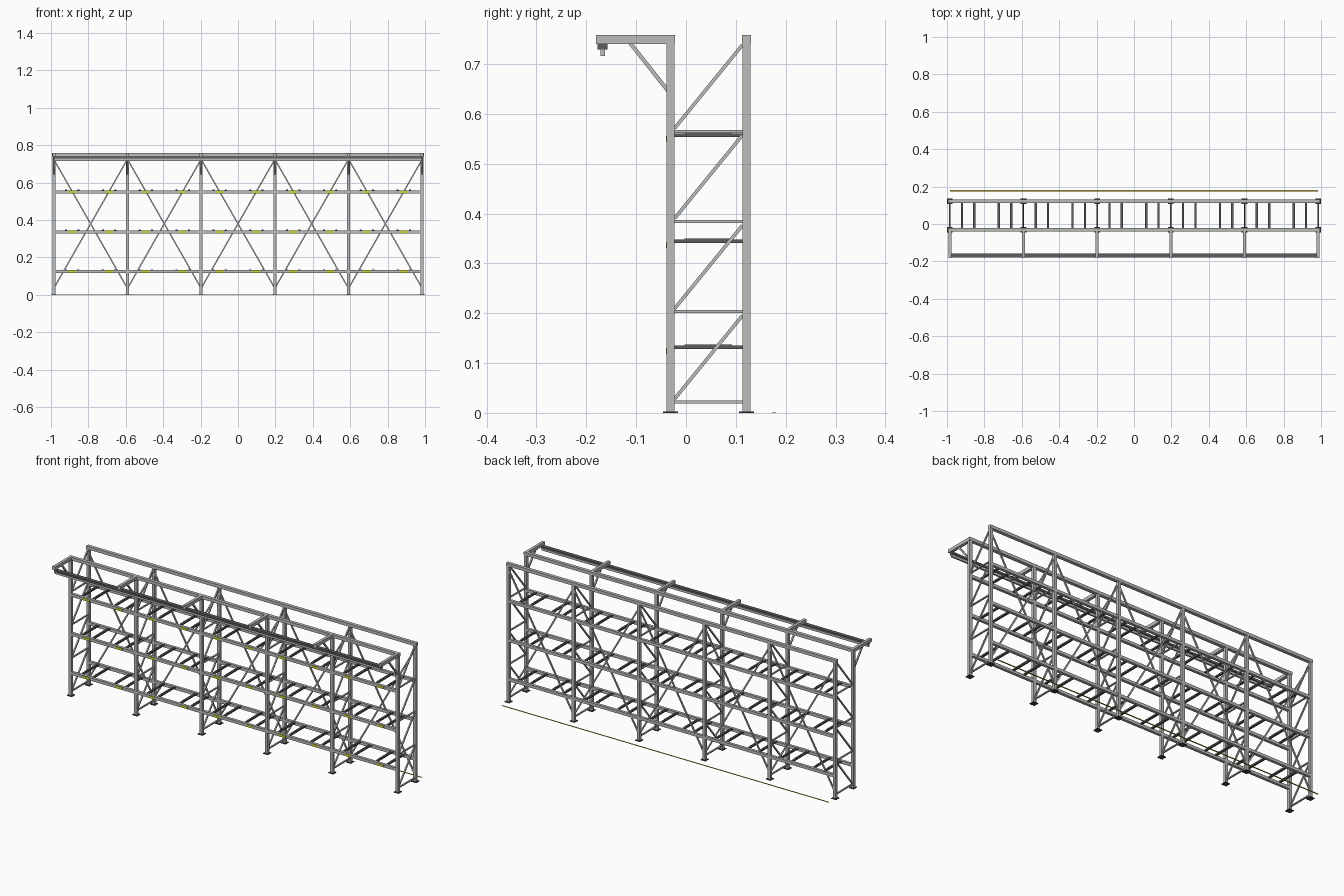
import bpy, bmesh
from mathutils import Vector, Matrix

if "Cube" in bpy.data.objects:
    bpy.data.objects.remove(bpy.data.objects["Cube"])


def mat(name, col):
    m = bpy.data.materials.new(name)
    m.diffuse_color = (*col, 1)
    m.use_nodes = True
    m.node_tree.nodes["Principled BSDF"].inputs["Base Color"].default_value = m.diffuse_color
    return m


STEEL = mat("galvanised steel", (0.50, 0.51, 0.49))
DARK = mat("dark steel", (0.11, 0.11, 0.115))
BLACK = mat("base plate black", (0.05, 0.05, 0.055))
LABEL = mat("label yellow", (0.62, 0.66, 0.03))
LINE = mat("floor line yellow", (0.70, 0.50, 0.03))


def add_box(bm, x0, x1, y0, y1, z0, z1):
    m = Matrix.Translation(((x0 + x1) / 2, (y0 + y1) / 2, (z0 + z1) / 2))
    bmesh.ops.create_cube(bm, size=1, matrix=m @ Matrix.Diagonal((x1 - x0, y1 - y0, z1 - z0, 1)))


def add_bar(bm, a, b, wx, wy):
    """Rectangular bar between two points."""
    a, b = Vector(a), Vector(b)
    d = b - a
    rot = d.to_track_quat('Z', 'Y').to_matrix().to_4x4()
    m = Matrix.Translation((a + b) / 2) @ rot
    bmesh.ops.create_cube(bm, size=1, matrix=m @ Matrix.Diagonal((wx, wy, d.length, 1)))


def finish(bm, name, material):
    me = bpy.data.meshes.new(name)
    bm.to_mesh(me)
    bm.free()
    me.materials.append(material)
    bpy.context.collection.objects.link(bpy.data.objects.new(name, me))


def boxes(name, material, items):
    bm = bmesh.new()
    for i in items:
        add_box(bm, *i)
    finish(bm, name, material)


BAY, HALF, TOP = 0.394, 0.985, 0.757
FY, BY, W = -0.031, 0.121, 0.008          # post rows and half width
posts = [-HALF + BAY * i for i in range(6)]
mids = [p + BAY / 2 for p in posts[:-1]]
levels = [0.132, 0.345, 0.558]            # beam tops
pallets = [m + s * BAY / 4 for m in mids for s in (-1, 1)]
supports = [p + s * 0.033 for p in pallets for s in (-1, 1)]

# uprights and feet
boxes("upright_posts", STEEL, [(x - W, x + W, y - W, y + W, 0.003, TOP) for x in posts for y in (FY, BY)])
boxes("base_plates", BLACK, [(x - .015, x + .015, y - .015, y + .015, 0, .003) for x in posts for y in (FY, BY)])

# long beams at every shelf level and along the top
boxes("shelf_beams", STEEL, [(-HALF, HALF, y - .0075, y + .0075, z - .016, z) for z in levels for y in (FY, BY)])
boxes("top_beams", STEEL, [(-HALF - .009, HALF + .009, y - .009, y + .009, .741, .758) for y in (FY, BY)])

# shelf cross supports with thin pads
boxes("cross_supports", DARK, [(x - .006, x + .006, FY + W, BY - W, z - .004, z + .003)
                               for x in supports for z in levels])
boxes("support_pads", DARK, [(x - .005, x + .005, -.003, .092, z + .003, z + .005)
                             for x in supports for z in levels])

# location labels on the front beams
boxes("location_labels", LABEL, [(x - .02, x + .02, FY - .0095, FY - .007, z - .014, z - .002)
                                 for x in pallets for z in levels])

# ladder frames: struts and diagonals
bm = bmesh.new()
for x in posts:
    for i in range(4):
        z = 0.022 + 0.181 * i
        add_box(bm, x - .004, x + .004, FY + W, BY - W, z - .003, z + .003)
        add_bar(bm, (x, FY + W, z + .006), (x, BY - W, z + .173), .007, .007)
finish(bm, "frame_bracing", STEEL)

# X bracing on the rear plane
bm = bmesh.new()
for a, b in zip(posts, posts[1:]):
    add_bar(bm, (a, BY + .002, .035), (b, BY + .002, .725), .007, .007)
    add_bar(bm, (b, BY - .002, .035), (a, BY - .002, .725), .007, .007)
finish(bm, "rear_cross_bracing", STEEL)

# overhead arms with knee braces
bm = bmesh.new()
for x in posts:
    add_box(bm, x - W, x + W, -.181, FY + W, .7405, .7585)
    add_bar(bm, (x, -.112, .742), (x, -.036, .646), .008, .008)
finish(bm, "overhead_arms", STEEL)

# crane rail hung under the arms
boxes("overhead_rail", DARK, [(-HALF, HALF, -.178, -.158, .729, .7405)])
boxes("rail_conductor", STEEL, [(-HALF, HALF, -.172, -.163, .716, .729)])

# painted floor line behind the rack
boxes("floor_line", LINE, [(-HALF, HALF, .173, .181, 0, .001)])
